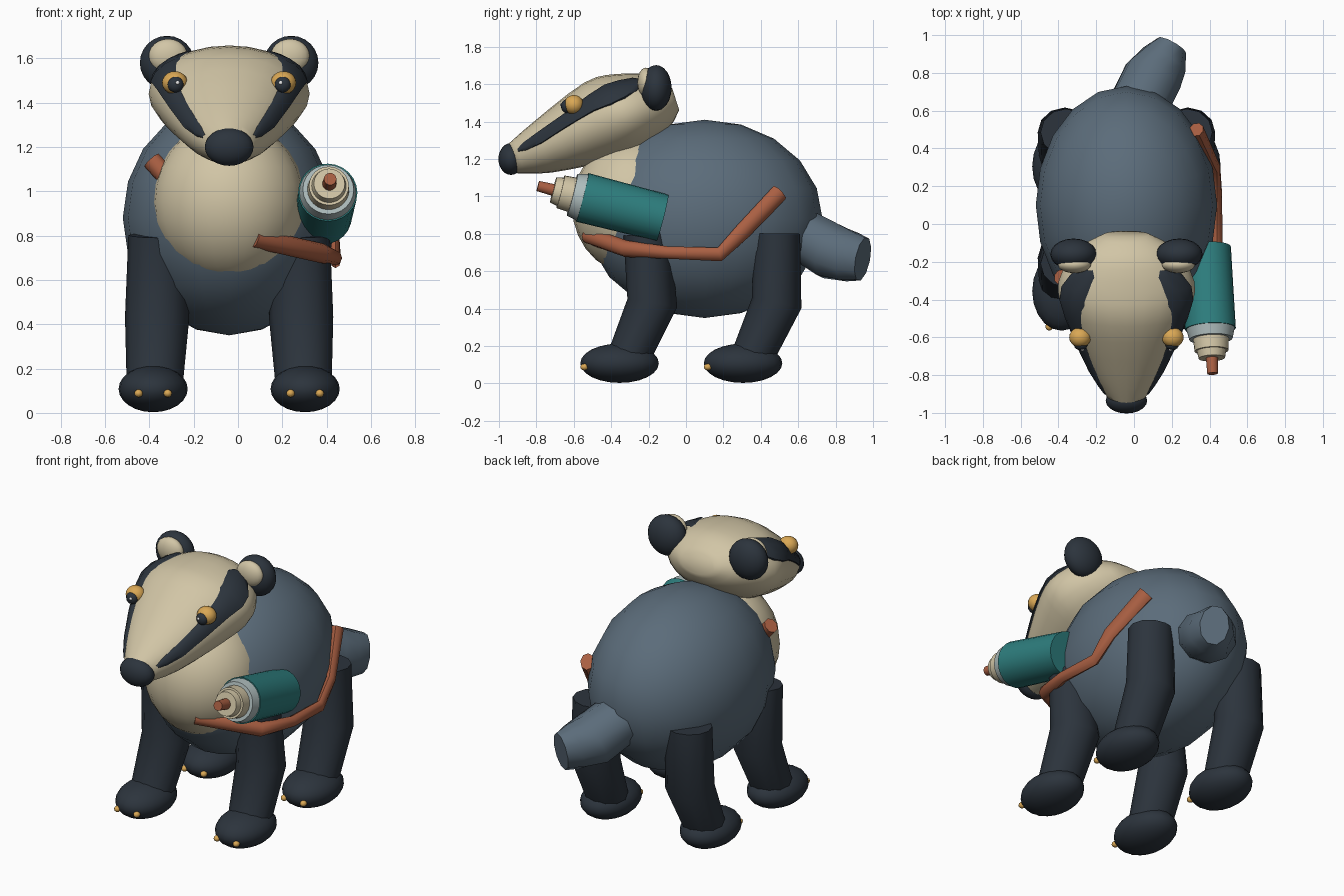
import bpy, bmesh, math
from mathutils import Vector

cube = bpy.data.objects.get("Cube")
if cube:
    bpy.data.objects.remove(cube)

CX = -0.04  # midline of the animal


def material(name, rgb):
    m = bpy.data.materials.new(name)
    m.use_nodes = True
    m.diffuse_color = (*rgb, 1)
    m.node_tree.nodes["Principled BSDF"].inputs["Base Color"].default_value = (*rgb, 1)
    return m


SLATE = material("slate_blue", (0.105, 0.15, 0.195))
DARK = material("charcoal", (0.025, 0.034, 0.046))
CREAM = material("cream", (0.64, 0.56, 0.38))
AMBER = material("amber", (0.7, 0.39, 0.09))
TEAL = material("teal", (0.027, 0.21, 0.21))
LEATHER = material("leather_brown", (0.4, 0.115, 0.055))
GREY = material("pale_grey", (0.42, 0.5, 0.5))
WHITE = material("white", (0.85, 0.85, 0.85))


def finish(name, bm, mat, angle=50):
    bmesh.ops.recalc_face_normals(bm, faces=bm.faces)
    me = bpy.data.meshes.new(name)
    bm.to_mesh(me)
    bm.free()
    me.materials.append(mat)
    ob = bpy.data.objects.new(name, me)
    bpy.context.collection.objects.link(ob)
    bpy.ops.object.select_all(action="DESELECT")
    ob.select_set(True)
    bpy.context.view_layer.objects.active = ob
    bpy.ops.object.shade_smooth_by_angle(angle=math.radians(angle))
    return ob


def ball(name, mat, center, radii, seg=20, rings=12):
    bm = bmesh.new()
    bmesh.ops.create_uvsphere(bm, u_segments=seg, v_segments=rings, radius=1)
    for v in bm.verts:
        v.co = Vector(center) + Vector(a * b for a, b in zip(v.co, radii))
    return finish(name, bm, mat)


def skin(bm, loops, closed=True):
    """Bridge successive loops of points; cap both ends of a closed tube."""
    rows = [[bm.verts.new(p) for p in loop] for loop in loops]
    n = len(rows[0])
    for a, b in zip(rows, rows[1:]):
        for i in range(n if closed else n - 1):
            j = (i + 1) % n
            bm.faces.new((a[i], a[j], b[j], b[i]))
    if closed:
        bm.faces.new(rows[0])
        bm.faces.new(rows[-1])


def tube(name, mat, stops, ref=(1, 0, 0), sides=12, angle=50):
    """Tube through (center, radius along ref, other radius) stops."""
    pts = [Vector(s[0]) for s in stops]
    loops = []
    for i, (_, ra, rb) in enumerate(stops):
        t = (pts[min(i + 1, len(pts) - 1)] - pts[max(i - 1, 0)]).normalized()
        u = Vector(ref)
        u = (u - t * u.dot(t)).normalized()
        w = t.cross(u)
        loops.append([pts[i] + u * ra * math.cos(k * math.tau / sides)
                      + w * rb * math.sin(k * math.tau / sides) for k in range(sides)])
    bm = bmesh.new()
    skin(bm, loops)
    return finish(name, bm, mat, angle)


# Torso and chest
ball("body", SLATE, (CX, 0.1, 0.88), (0.48, 0.63, 0.53), 20, 10)
ball("chest", CREAM, (CX, -0.27, 0.95), (0.345, 0.34, 0.37), 24, 14)

# Head: rings of (y, z, half width, half height) along a sloping axis
HEAD = [(-0.93, 1.2, 0.09, 0.08), (-0.765, 1.265, 0.2, 0.145), (-0.475, 1.4, 0.33, 0.22),
        (-0.305, 1.455, 0.36, 0.21), (-0.14, 1.505, 0.26, 0.15), (-0.055, 1.52, 0.12, 0.06)]


def head_point(u, angle, grow=1.0):
    i = min(int(u), len(HEAD) - 2)
    f = u - i
    p = [HEAD[min(max(i + k, 0), len(HEAD) - 1)] for k in (-1, 0, 1, 2)]
    y, z, rx, rz = (b + 0.5 * f * (c - a + f * (2 * a - 5 * b + 4 * c - d + f * (3 * (b - c) + d - a)))
                    for a, b, c, d in zip(*p))
    s = rz * grow * math.sin(angle)
    return Vector((CX + rx * grow * math.cos(angle), y - 0.31 * s, z + 0.95 * s))


bm = bmesh.new()
skin(bm, [[head_point(k / 3, a * math.tau / 24) for a in range(24)] for k in range(16)])
finish("head", bm, CREAM, 60)
ball("nose", DARK, (CX, -0.935, 1.2), (0.11, 0.068, 0.085))

# Stripe rows: position along head, angle, half width in degrees
STRIPE = [(0.35, 20, 5), (0.6, 21, 13), (1, 22, 15), (1.5, 25, 13), (2, 29, 15),
          (2.5, 33, 19), (3, 38, 19), (3.4, 44, 16), (3.6, 47, 8)]
CROWN = [(-1, 0.97), (-0.85, 1.03), (-0.3, 1.05), (0.3, 1.05), (0.85, 1.03), (1, 0.97)]

for side, label in ((1, "left"), (-1, "right")):
    # Face stripe
    bm = bmesh.new()
    rows = []
    for u, mid, half in STRIPE:
        row = [head_point(u, math.radians(mid + half * k), g) for k, g in CROWN]
        rows.append([Vector((CX + side * (p.x - CX), p.y, p.z)) for p in row])
    skin(bm, rows, closed=False)
    for v in bm.verts:
        if v.co.y > 0:
            v.co.y = 0
    stripe = finish("face_stripe_" + label, bm, DARK, 60)
    # The open sheet must face outward on both sides
    if sum(f.normal.x * side for f in stripe.data.polygons) < 0:
        stripe.data.flip_normals()

    # Ear
    ex = CX + side * 0.28
    ball("ear_" + label, DARK, (ex, -0.16, 1.58), (0.123, 0.083, 0.122))
    ball("inner_ear_" + label, CREAM, (ex - side * 0.005, -0.215, 1.61), (0.088, 0.045, 0.078))

    # Eye
    x = CX + side * 0.245
    ball("eye_" + label, AMBER, (x, -0.6, 1.49), (0.058, 0.053, 0.052))
    ball("pupil_" + label, DARK, (x - side * 0.003, -0.64, 1.482), (0.036, 0.028, 0.036), 16, 10)
    ball("eye_glint_" + label, WHITE, (x - side * 0.012, -0.666, 1.49), (0.009, 0.007, 0.009), 8, 6)

    # Legs, feet and claws
    lx, fx = CX + side * 0.325, CX + side * 0.343
    for end, foot_y, knee_y, top_y in (("front", -0.355, -0.18, -0.21), ("rear", 0.305, 0.485, 0.485)):
        tag = end + "_" + label
        tube("leg_" + tag, DARK, [((lx + side * 0.012, foot_y + 0.03, 0.1), 0.125, 0.11),
                                  ((lx, knee_y, 0.43), 0.145, 0.135),
                                  ((lx - side * 0.005, top_y, 0.8), 0.135, 0.125)], sides=12)
        ball("foot_" + tag, DARK, (fx, foot_y, 0.108), (0.156, 0.21, 0.105))
        for k in (-1, 1):
            ball("claw_" + tag, AMBER, (fx + k * 0.066, foot_y - 0.188, 0.088), (0.02, 0.022, 0.018), 10, 6)

# Tail
tube("tail", SLATE, [((0.0, 0.58, 0.82), 0.16, 0.14), ((0.1, 0.78, 0.705), 0.16, 0.155),
                     ((0.16, 0.87, 0.68), 0.13, 0.14), ((0.2, 0.945, 0.665), 0.085, 0.12)],
     sides=10, angle=60)

# Bottle carried at the left side
back, front = Vector((0.385, -0.125, 0.885)), Vector((0.405, -0.555, 0.995))
axis = (front - back).normalized()


def bottle_part(name, mat, start, end, r0, r1):
    tube(name, mat, [(front + axis * start, r0, r0), (front + axis * end, r1, r1)], sides=24)


bottle_part("bottle", TEAL, -(front - back).length, 0, 0.128, 0.134)
bottle_part("bottle_collar", GREY, 0, 0.055, 0.128, 0.115)
bottle_part("bottle_cap", CREAM, 0.05, 0.12, 0.095, 0.09)
bottle_part("bottle_cap_top", CREAM, 0.12, 0.16, 0.078, 0.07)
bottle_part("bottle_spout", LEATHER, 0.15, 0.245, 0.032, 0.028)

# Strap slung around the body
tube("strap", LEATHER, [((-0.39, -0.28, 1.14), 0.045, 0.04), ((-0.3, -0.31, 1.04), 0.045, 0.04),
                        ((0.0, -0.42, 0.83), 0.045, 0.04)], ref=(0, 0, 1), sides=8)
tube("strap_side", LEATHER, [((0.07, -0.52, 0.79), 0.045, 0.045), ((0.38, -0.32, 0.72), 0.045, 0.04),
                             ((0.44, -0.1, 0.7), 0.033, 0.03), ((0.44, 0.18, 0.69), 0.038, 0.025),
                             ((0.43, 0.3, 0.81), 0.045, 0.028), ((0.33, 0.5, 1.02), 0.05, 0.04)],
     ref=(0, 0, 1), sides=8)
